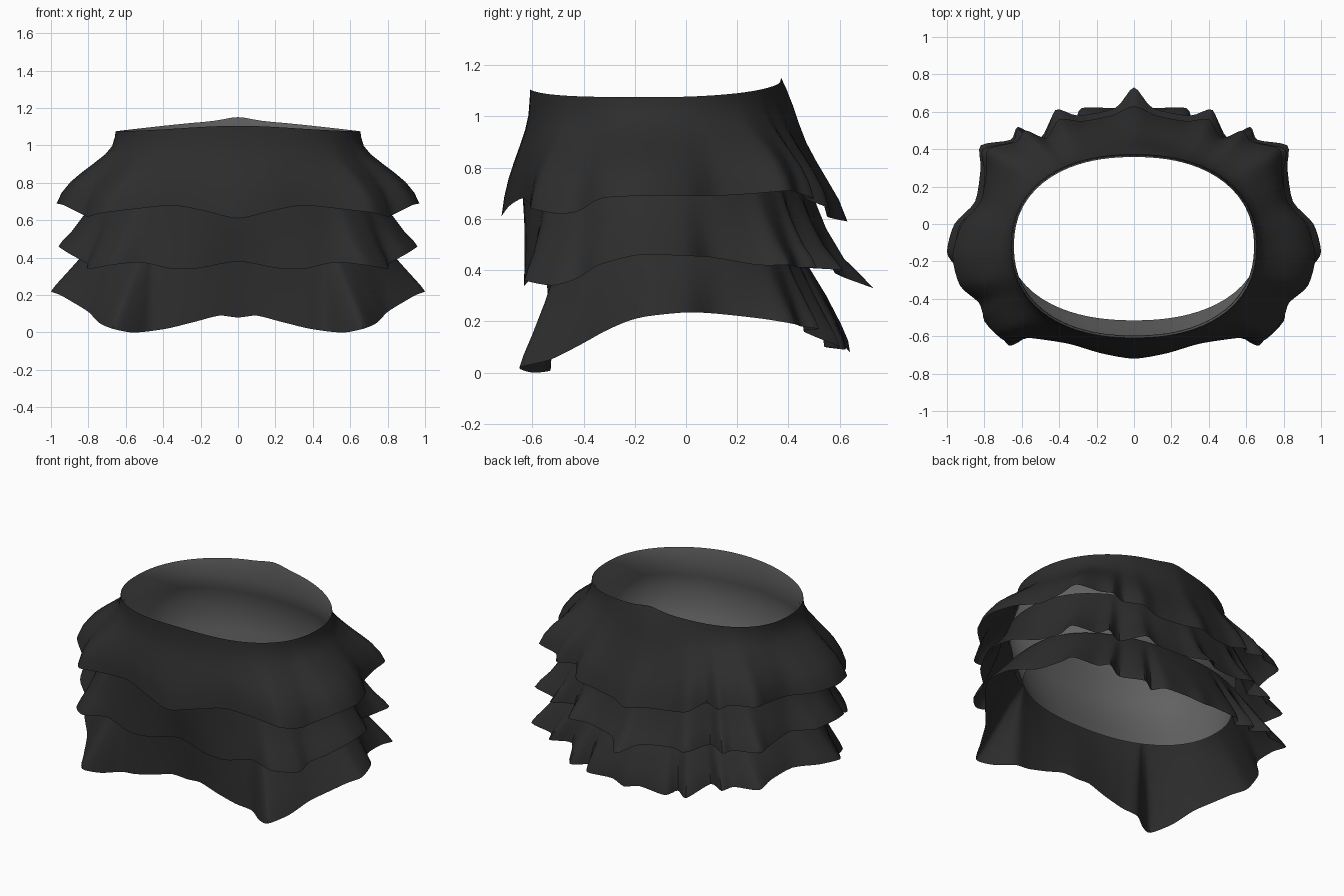
import bpy, math
from mathutils import Vector

if "Cube" in bpy.data.objects:
    bpy.data.objects.remove(bpy.data.objects["Cube"])


def material(name, value):
    m = bpy.data.materials.new(name)
    m.diffuse_color = (value, value, value, 1)
    m.use_nodes = True
    m.node_tree.nodes["Principled BSDF"].inputs["Base Color"].default_value = m.diffuse_color
    return m


black = material("black_cloth", 0.026)
grey = material("grey_lining", 0.12)


def spline(points, steps=4):
    """Smooth closed loop through control points."""
    n, out = len(points), []
    for i in range(n):
        a, b, c, d = (Vector(points[(i + k) % n]) for k in (-1, 0, 1, 2))
        for s in range(steps):
            t = s / steps
            # gentle tension keeps the fold corners crisp
            m0, m1 = (c - a) * 0.38, (d - b) * 0.38
            out.append(b * (2*t**3 - 3*t**2 + 1) + m0 * (t**3 - 2*t**2 + t)
                       + c * (3*t**2 - 2*t**3) + m1 * (t**3 - t**2))
    return out


def mirrored(half):
    """Front-centre to back-centre half hem, completed on the other side."""
    return half + [(-x, y, z) for x, y, z in reversed(half[1:-1])]


def relaxed(loop, reach=6):
    """Moving average of a closed loop, softening its folds."""
    n = len(loop)
    return [sum((loop[(i + k) % n] for k in range(-reach, reach + 1)), Vector())
            / (2 * reach + 1) for i in range(n)]


def oval(angle, rx, ry, cy, z, power=2.25):
    c, s = math.cos(angle), math.sin(angle)
    r = (abs(c / rx) ** power + abs(s / ry) ** power) ** (-1 / power)
    return Vector((r * c, cy + r * s, z))


def waist(angle):
    """Waist opening, raised at the front and at the back."""
    p = oval(angle, 0.655, 0.49, -0.119, 1.075)
    s = math.sin(angle)
    p.z += 0.03 * max(0, -s) ** 3 + 0.058 * max(0, s) ** 2 + 0.018 * max(0, s) ** 60
    return p


def sheet(name, rows, mat):
    n = len(rows[0])
    verts = [p for row in rows for p in row]
    faces = [(r*n + i, (r+1)*n + i, (r+1)*n + (i+1) % n, r*n + (i+1) % n)
             for r in range(len(rows) - 1) for i in range(n)]
    me = bpy.data.meshes.new(name)
    me.from_pydata(verts, [], faces)
    me.materials.append(mat)
    ob = bpy.data.objects.new(name, me)
    bpy.context.collection.objects.link(ob)
    bpy.context.view_layer.objects.active = ob
    ob.select_set(True)
    bpy.ops.object.shade_smooth_by_angle(angle=math.radians(40))
    ob.select_set(False)
    return ob


def ruffle(name, half, top, profile):
    """Loft from an oval to a folded hem; profile = (drop, flare, flare at back)."""
    hem = spline(mirrored(half))
    soft = relaxed(hem)
    angles = [math.atan2(p.y + 0.1, p.x) for p in hem]
    rows = []
    for drop, flare, back in profile:
        row = []
        for ang, b, c in zip(angles, hem, soft):
            a = top(ang)
            f = flare + (back - flare) * max(0, math.sin(ang)) ** 6
            p = a.lerp(c.lerp(b, min(1, 0.3 + 0.75 * drop)), f)
            p.z = a.z + (b.z - a.z) * drop
            row.append(p)
        rows.append(row)
    return sheet(name, rows, black)


# Upper tier, falling from the waist
ruffle("upper_ruffle", [
    (0, -.72, .61), (.18, -.69, .65), (.35, -.64, .68), (.55, -.61, .66), (.72, -.60, .64),
    (.80, -.50, .62), (.83, -.42, .63), (.93, -.33, .68), (.97, -.17, .69), (.92, 0, .69),
    (.82, .12, .69), (.79, .28, .70), (.78, .40, .71), (.63, .44, .70), (.58, .50, .68),
    (.47, .46, .68), (.40, .56, .64), (.28, .55, .61), (.12, .58, .60), (0, .63, .59)],
    waist, [(0, 0, 0), (.07, .01, .08), (.2, .06, .2), (.32, .19, .29), (.45, .40, .40),
            (.58, .61, .55), (.7, .78, .70), (.85, .92, .88), (1, 1, 1)])

# Middle tier, tucked under the upper one
ruffle("middle_ruffle", [
    (0, -.60, .38), (.20, -.63, .345), (.35, -.63, .34), (.52, -.60, .375), (.68, -.63, .36),
    (.80, -.52, .34), (.81, -.42, .37), (.90, -.34, .42), (.96, -.18, .46), (.93, 0, .455),
    (.82, .10, .45), (.80, .28, .42), (.81, .40, .42), (.65, .44, .41), (.62, .51, .41),
    (.49, .45, .41), (.42, .61, .40), (.30, .58, .39), (.10, .62, .37), (0, .73, .33)],
    lambda a: oval(a, .73, .54, -.105, .79),
    [(0, 0, 0), (.08, .07, .1), (.25, .22, .26), (.5, .44, .42), (.75, .70, .64),
     (.9, .90, .86), (1, 1, 1)])

# Lower tier, with long front corners
ruffle("lower_ruffle", [
    (0, -.52, .08), (.10, -.53, .09), (.22, -.54, .06), (.36, -.54, .025), (.47, -.53, .007),
    (.57, -.60, 0), (.67, -.65, .02), (.74, -.53, .05), (.80, -.41, .11), (.88, -.32, .16),
    (.95, -.23, .20), (1, -.15, .22), (.96, 0, .235), (.85, .12, .23), (.82, .30, .21),
    (.82, .42, .19), (.66, .45, .18), (.62, .52, .17), (.50, .46, .16), (.42, .60, .10),
    (.32, .54, .10), (.28, .62, .09), (.10, .62, .10), (0, .64, .08)],
    lambda a: oval(a, .73, .485, -.07, .52),
    [(0, 0, 0), (.08, .1, .1), (.25, .30, .3), (.5, .54, .6), (.75, .78, .85),
     (.9, .92, .97), (1, 1, 1)])

# Inner lining, bulging to the middle tier and drawn in at the lower tier
angles = [2 * math.pi * i / 72 for i in range(72)]
rows = [[waist(a) for a in angles]]
for rx, ry, cy, z in ((.642, .477, -.119, 1.0), (.68, .50, -.115, .9), (.725, .535, -.105, .79),
                      (.715, .51, -.09, .64), (.70, .475, -.07, .52), (.68, .455, -.06, .44)):
    rows.append([oval(a, rx, ry, cy, z) for a in angles])
sheet("inner_lining", rows, grey)
